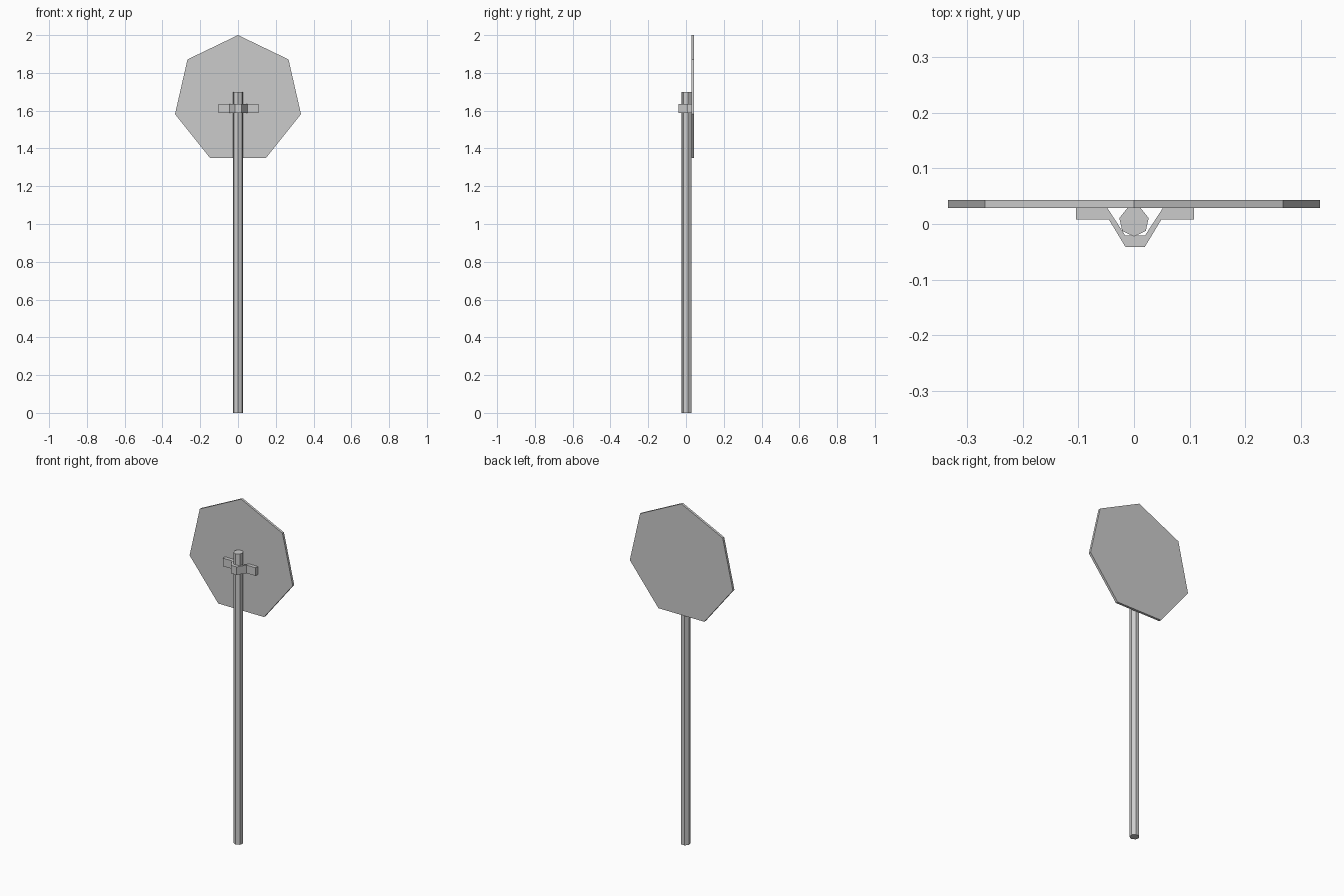
import bpy, bmesh
from math import sin, cos, pi
from mathutils import Vector

if "Cube" in bpy.data.objects:
    bpy.data.objects.remove(bpy.data.objects["Cube"])


def prism(name, outline, direction):
    """Extrude a closed outline of 3D points along a direction."""
    bm = bmesh.new()
    face = bm.faces.new([bm.verts.new(p) for p in outline])
    ext = bmesh.ops.extrude_face_region(bm, geom=[face], use_keep_orig=True)
    moved = [v for v in ext["geom"] if isinstance(v, bmesh.types.BMVert)]
    bmesh.ops.translate(bm, vec=Vector(direction), verts=moved)
    bmesh.ops.recalc_face_normals(bm, faces=bm.faces)
    mesh = bpy.data.meshes.new(name)
    bm.to_mesh(mesh)
    bm.free()
    obj = bpy.data.objects.new(name, mesh)
    bpy.context.collection.objects.link(obj)
    return obj


def heptagon(radius, start):
    return [(radius * cos(start + i * 2 * pi / 7),
             radius * sin(start + i * 2 * pi / 7)) for i in range(7)]


PLATE_BACK = 0.029

# Seven-sided sign plate, one corner up
prism("sign_plate",
      [(x, PLATE_BACK, z + 1.658) for x, z in heptagon(0.342, pi / 2)],
      (0, 0.014, 0))

# Seven-sided post, one flat side against the plate
prism("post",
      [(x, y + 0.0045, 0) for x, y in heptagon(0.027, -pi / 2)],
      (0, 0, 1.70))

# Bent clamp wrapped around the post, mirrored half profile
half = [(0.0175, -0.041), (0.047, 0.008), (0.106, 0.008),
        (0.106, PLATE_BACK), (0.050, PLATE_BACK), (0.0175, -0.021)]
profile = half + [(-x, y) for x, y in reversed(half)]
prism("clamp_bracket",
      [(x + 0.002, y, 1.588) for x, y in profile], (0, 0, 0.047))
